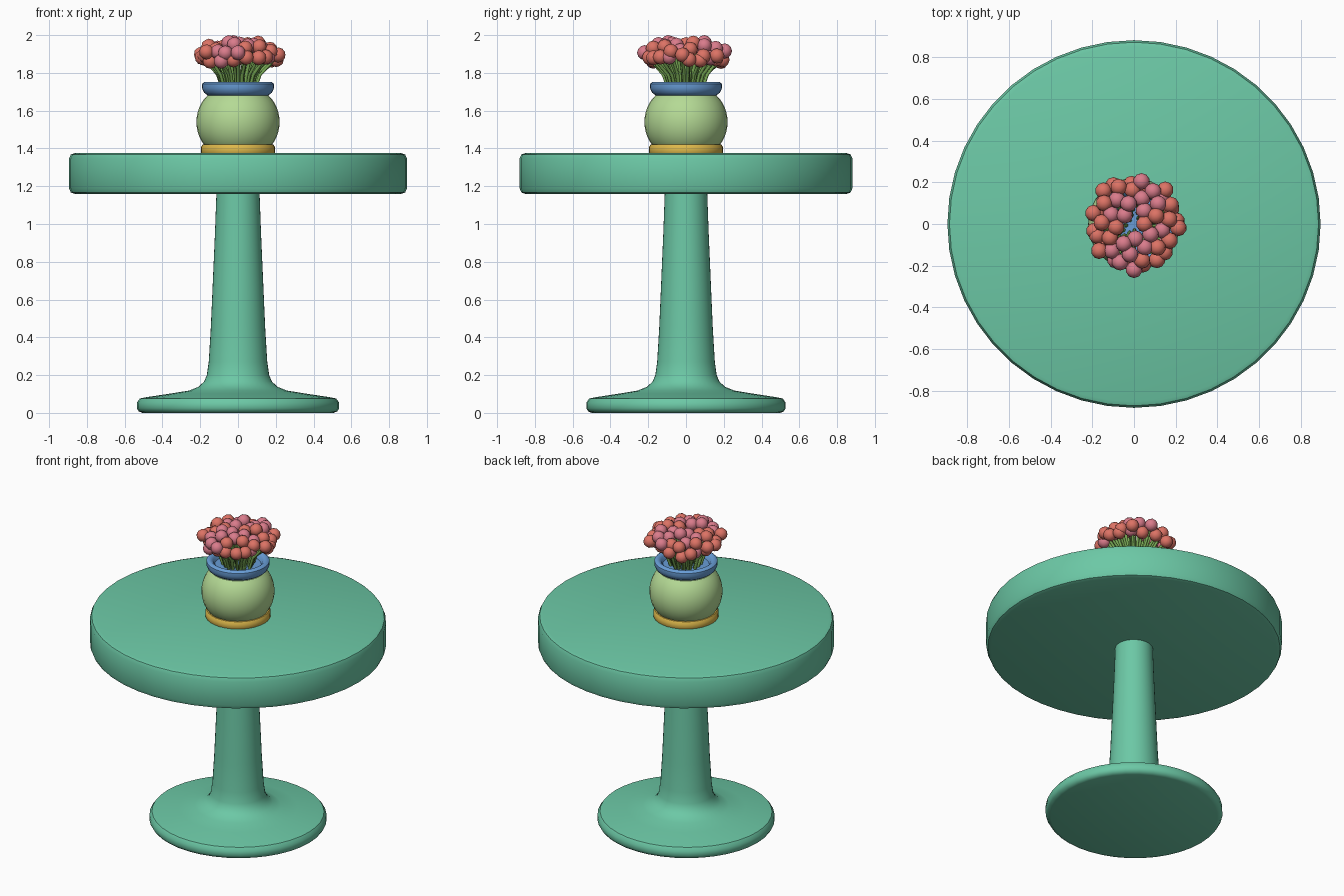
import bpy, bmesh, math, random
from mathutils import Vector

random.seed(4)
if "Cube" in bpy.data.objects:
    bpy.data.objects.remove(bpy.data.objects["Cube"])


def material(name, r, g, b):
    m = bpy.data.materials.new(name)
    m.use_nodes = True
    m.diffuse_color = (r, g, b, 1)
    m.node_tree.nodes["Principled BSDF"].inputs["Base Color"].default_value = (r, g, b, 1)
    return m


GREEN = material("table green", .15, .58, .38)
LIME = material("vase light green", .46, .70, .30)
BLUE = material("rim blue", .14, .34, .68)
GOLD = material("foot gold", .73, .48, .07)
CORAL = material("flower coral", .72, .17, .13)
PINK = material("flower pink", .70, .20, .26)
STEM = material("stem green", .19, .40, .09)


def finish(obj, mat, angle=40):
    obj.data.materials.append(mat)
    bpy.ops.object.select_all(action='DESELECT')
    obj.select_set(True)
    bpy.context.view_layer.objects.active = obj
    bpy.ops.object.shade_smooth_by_angle(angle=math.radians(angle))
    return obj


def add_mesh(name, bm, mat, angle=40):
    bmesh.ops.recalc_face_normals(bm, faces=bm.faces)
    mesh = bpy.data.meshes.new(name)
    bm.to_mesh(mesh)
    bm.free()
    obj = bpy.data.objects.new(name, mesh)
    bpy.context.collection.objects.link(obj)
    return finish(obj, mat, angle)


def lathe(name, profile, mat, sides=40, y_scale=1.0):
    """Spin an (r, z) profile into a closed solid with capped ends."""
    bm = bmesh.new()
    rings = []
    for r, z in profile:
        angles = [math.tau * i / sides for i in range(sides)]
        rings.append([bm.verts.new((r * math.cos(a), r * y_scale * math.sin(a), z)) for a in angles])
    for low, high in zip(rings, rings[1:]):
        for i in range(sides):
            j = (i + 1) % sides
            bm.faces.new((low[i], low[j], high[j], high[i]))
    bm.faces.new(rings[0][::-1])
    bm.faces.new(rings[-1])
    return add_mesh(name, bm, mat)


# Table: round top and flared pedestal
lathe("table_top", [(.865, 1.16), (.885, 1.167), (.895, 1.19), (.895, 1.345),
                    (.885, 1.368), (.865, 1.375)], GREEN, 44, .985)
lathe("pedestal", [(.505, 0), (.525, .007), (.536, .025), (.535, .055), (.52, .076), (.48, .084),
                   (.36, .102), (.26, .118), (.21, .138), (.18, .165), (.165, .2), (.155, .27),
                   (.144, .45), (.133, .7), (.122, .95), (.114, 1.17)], GREEN, 40, .985)

# Vase: gold foot, round body, blue rim with a sunken mouth
lathe("vase_foot", [(.192, 1.37), (.197, 1.38), (.197, 1.405), (.188, 1.42), (.15, 1.424)], GOLD, 32)
body = []
for i in range(13):
    t = math.radians(-52 + 104 * i / 12)
    body.append((.07 + .15 * math.cos(t), 1.54 + .177 * math.sin(t)))
lathe("vase_body", body, LIME, 32)
lathe("vase_rim", [(.13, 1.675), (.158, 1.68), (.18, 1.695), (.191, 1.72), (.19, 1.742), (.178, 1.752),
                   (.165, 1.752), (.15, 1.74), (.14, 1.715)], BLUE, 32)

# Flower head centres: a spiral dome above a lower outer ring
heads = []
for i in range(38):
    r = .225 * math.sqrt((i + 2) / 40)
    a = i * math.radians(137.5)
    z = 1.968 - 1.6 * r * r + random.uniform(-.025, .02)
    heads.append(Vector((r * math.cos(a), r * math.sin(a), min(z, 1.96))))
for i in range(15):
    a = math.tau * i / 15 + random.uniform(-.1, .1)
    r = random.uniform(.17, .21)
    heads.append(Vector((r * math.cos(a), r * math.sin(a), random.uniform(1.855, 1.885))))

# Flower heads in two colours
for name, mat, pick in (("coral_flowers", CORAL, False), ("pink_flowers", PINK, True)):
    bm = bmesh.new()
    for i, p in enumerate(heads):
        inner = p.xy.length < .15
        if ((i % 4 != 0) if inner else (i % 4 == 0)) == pick:
            ball = bmesh.ops.create_icosphere(bm, subdivisions=2, radius=.04)
            bmesh.ops.translate(bm, verts=ball["verts"], vec=p)
    add_mesh(name, bm, mat, 60)

# Stems fanning out of the vase mouth
curve = bpy.data.curves.new("stems", 'CURVE')
curve.dimensions = '3D'
curve.bevel_depth = .009
curve.bevel_resolution = 1
for p in heads:
    line = curve.splines.new('POLY')
    line.points.add(2)
    path = (Vector((p.x * .4, p.y * .4, 1.70)), Vector((p.x * .55, p.y * .55, 1.79)), p)
    for point, co in zip(line.points, path):
        point.co = (*co, 1)
stems = bpy.data.objects.new("stems", curve)
bpy.context.collection.objects.link(stems)
curve.materials.append(STEM)
